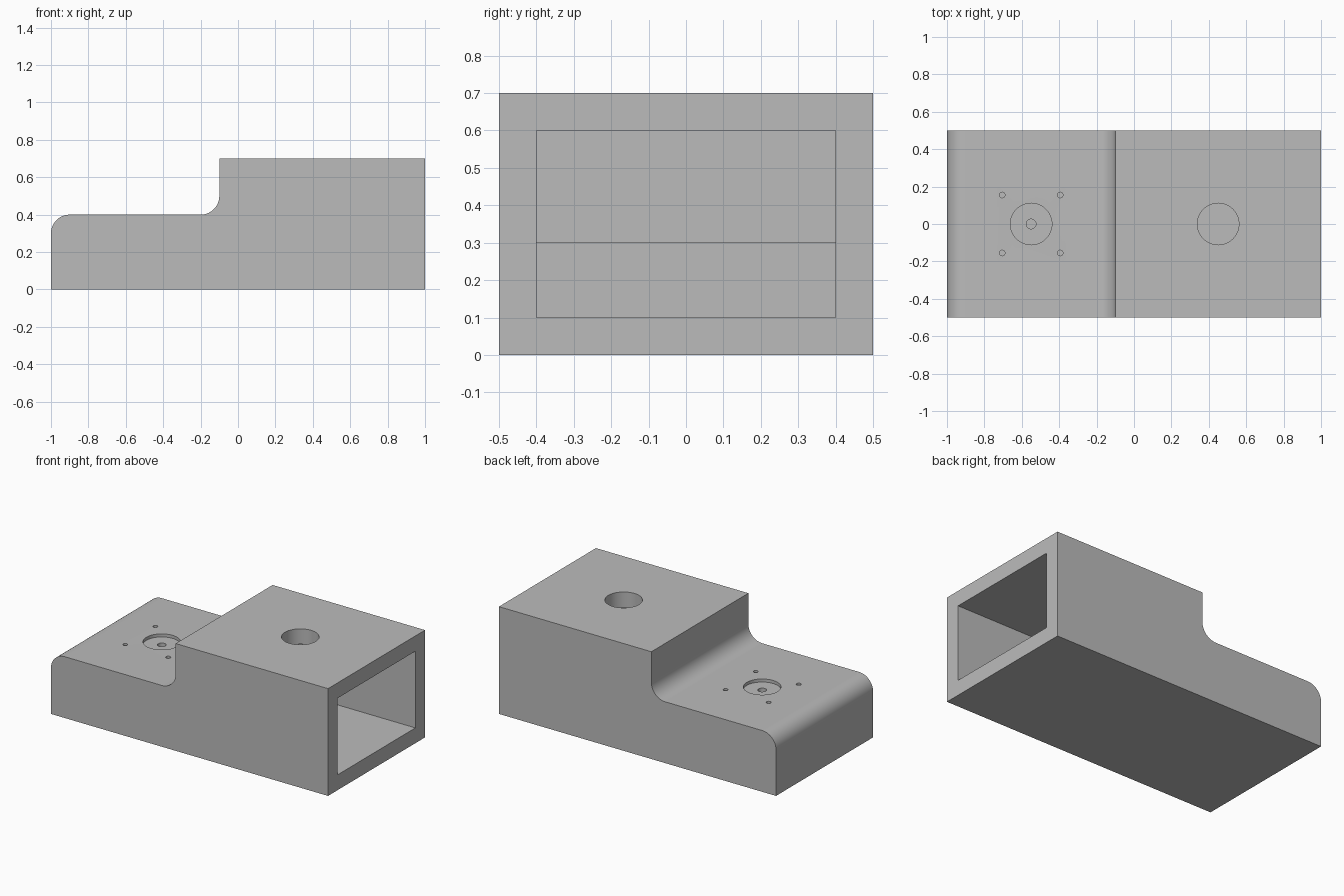
import bpy
import bmesh
from math import cos, sin, pi, radians
from mathutils import Matrix

if "Cube" in bpy.data.objects:
    bpy.data.objects.remove(bpy.data.objects["Cube"])

WALL = 0.1
FILLET = 0.1
SEGMENTS = 16

grey = bpy.data.materials.new("plain grey")
grey.use_nodes = True
colour = (0.5, 0.5, 0.5, 1)
grey.diffuse_color = colour
grey.node_tree.nodes["Principled BSDF"].inputs["Base Color"].default_value = colour


def arc(cx, cz, start, end):
    """Points of a fillet in the side profile, angles in degrees."""
    steps = [radians(start + (end - start) * i / SEGMENTS) for i in range(SEGMENTS + 1)]
    return [(cx + FILLET * cos(a), cz + FILLET * sin(a)) for a in steps]


def finish(name, bm):
    bmesh.ops.recalc_face_normals(bm, faces=bm.faces)
    mesh = bpy.data.meshes.new(name)
    bm.to_mesh(mesh)
    bm.free()
    mesh.materials.append(grey)
    obj = bpy.data.objects.new(name, mesh)
    bpy.context.collection.objects.link(obj)
    return obj


def extrude_profile(name, points, half_width):
    """Extrude an x-z profile symmetrically along y."""
    bm = bmesh.new()
    face = bm.faces.new([bm.verts.new((x, -half_width, z)) for x, z in points])
    moved = bmesh.ops.extrude_face_region(bm, geom=[face])["geom"]
    verts = [v for v in moved if isinstance(v, bmesh.types.BMVert)]
    bmesh.ops.translate(bm, verts=verts, vec=(0, 2 * half_width, 0))
    return finish(name, bm)


def drill(name, x, y, radius, bottom, top, sides=48):
    bm = bmesh.new()
    bmesh.ops.create_cone(
        bm, cap_ends=True, segments=sides, radius1=radius, radius2=radius,
        depth=top - bottom, matrix=Matrix.Translation((x, y, (top + bottom) / 2)))
    return finish(name, bm)


# Stepped housing with a rounded nose and a fillet below the step
profile = [(1, 0), (1, 0.7), (-0.1, 0.7)]
profile += arc(-0.2, 0.5, 0, -90)
profile += arc(-0.9, 0.3, 90, 180)
profile += [(-1, 0)]
housing = extrude_profile("stepped_housing", profile, 0.5)

# Stepped cavity, open at the tall end
cavity = [(1.2, WALL), (1.2, 0.6), (0, 0.6), (0, 0.3), (-0.9, 0.3), (-0.9, WALL)]
cutters = [extrude_profile("cavity_cutter", cavity, 0.5 - WALL)]

# Upper hole, shallow round recess, its centre hole and four screw holes
low_x, high_x = -0.55, 0.45
cutters.append(drill("upper_hole_cutter", high_x, 0, 0.111, 0.5, 0.8, 64))
cutters.append(drill("recess_cutter", low_x, 0, 0.111, 0.38, 0.5, 64))
cutters.append(drill("centre_hole_cutter", low_x, 0, 0.026, 0.25, 0.45, 32))
for sx in (-1, 1):
    for sy in (-1, 1):
        cutters.append(drill("screw_hole_cutter", low_x + sx * 0.155, sy * 0.155,
                             0.015, 0.25, 0.45, 24))

bpy.context.view_layer.objects.active = housing
for cutter in cutters:
    cutter.hide_render = True
    mod = housing.modifiers.new(cutter.name, "BOOLEAN")
    mod.operation = "DIFFERENCE"
    mod.solver = "EXACT"
    mod.object = cutter
    bpy.ops.object.modifier_apply(modifier=mod.name)
    bpy.data.objects.remove(cutter)

# Smooth fillets and bores, sharp corners
bpy.ops.object.select_all(action="DESELECT")
housing.select_set(True)
bpy.ops.object.shade_smooth_by_angle(angle=radians(30))
